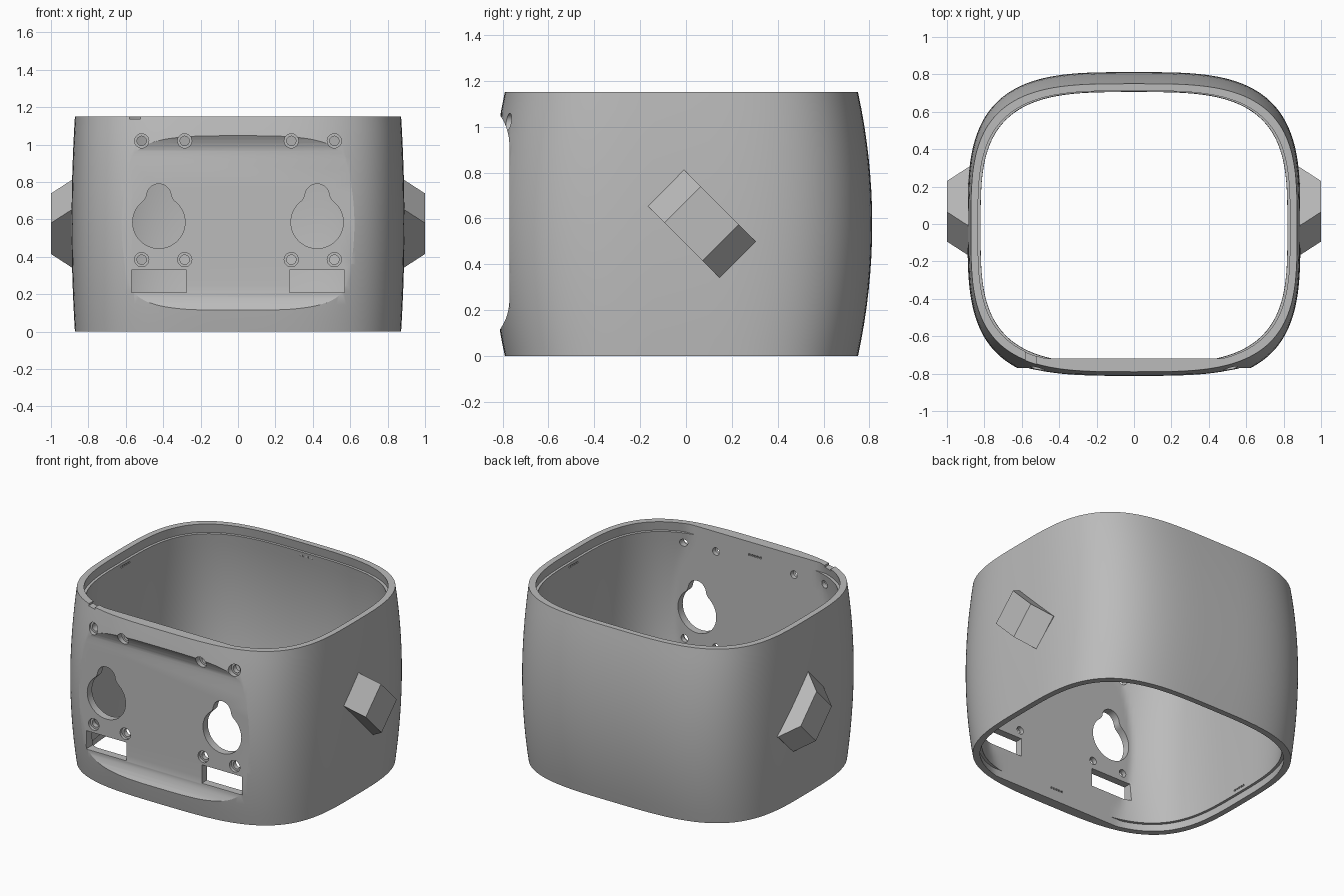
import bpy, bmesh, math
from mathutils import Vector, Matrix

if "Cube" in bpy.data.objects:
    bpy.data.objects.remove(bpy.data.objects["Cube"])

H = 1.15          # height of the shell
SEG = 160         # points around the shell
SHIFT = -0.02     # shell centre in y
PLATE = -0.77     # outer face of the recessed front plate
INNER = -0.72     # inner face of the front plate

grey = bpy.data.materials.new("plain_grey")
grey.use_nodes = True
colour = (0.5, 0.5, 0.5, 1)
grey.diffuse_color = colour
grey.node_tree.nodes["Principled BSDF"].inputs["Base Color"].default_value = colour


def make_object(name, bm):
    bmesh.ops.recalc_face_normals(bm, faces=bm.faces)
    mesh = bpy.data.meshes.new(name)
    bm.to_mesh(mesh)
    bm.free()
    obj = bpy.data.objects.new(name, mesh)
    bpy.context.collection.objects.link(obj)
    mesh.materials.append(grey)
    return obj


def prism(name, points, start, end, place):
    """Extrude a 2D outline; place(u, v, w) gives the 3D position."""
    bm = bmesh.new()
    a = [bm.verts.new(place(u, v, start)) for u, v in points]
    b = [bm.verts.new(place(u, v, end)) for u, v in points]
    bm.faces.new(a)
    bm.faces.new(b[::-1])
    n = len(points)
    for i in range(n):
        j = (i + 1) % n
        bm.faces.new((a[i], b[i], b[j], a[j]))
    return make_object(name, bm)


def arc(cx, cz, r, a0, a1, n):
    steps = [math.radians(a0 + (a1 - a0) * i / n) for i in range(n + 1)]
    return [(cx + r * math.cos(a), cz + r * math.sin(a)) for a in steps]


def rect(u0, u1, v0, v1):
    return [(u0, v0), (u1, v0), (u1, v1), (u0, v1)]


def along_y(u, v, w):
    return (u, w, v)


def along_x(u, v, w):
    return (w, u, v)


def cut(target, cutter):
    mod = target.modifiers.new("cut", 'BOOLEAN')
    mod.operation = 'DIFFERENCE'
    mod.solver = 'EXACT'
    mod.object = cutter
    bpy.context.view_layer.objects.active = target
    bpy.ops.object.modifier_apply(modifier=mod.name)
    bpy.data.objects.remove(cutter)


# Shell: barrel-sided rounded square tube with a stepped lip inside
def ring(bm, z, inset, inside):
    bulge = 1 - (2 * z / H - 1) ** 2
    sx, sy = 0.872 + 0.018 * bulge - inset, 0.77 + 0.062 * bulge - inset
    verts = []
    for i in range(SEG):
        a = 2 * math.pi * i / SEG
        c, s = math.cos(a), math.sin(a)
        x = sx * math.copysign(abs(c) ** (2 / 3.4), c)
        y = SHIFT + sy * math.copysign(abs(s) ** (2 / 3.4), s)
        verts.append(bm.verts.new((x, max(y, INNER) if inside else y, z)))
    return verts


LEVELS = 16
bm = bmesh.new()
rings = [ring(bm, H * i / LEVELS, 0, False) for i in range(LEVELS + 1)]
rings += [ring(bm, H, 0.038, True), ring(bm, 1.09, 0.038, True)]
rings += [ring(bm, 1.09 - 1.04 * i / LEVELS, 0.055, True) for i in range(LEVELS + 1)]
rings += [ring(bm, 0.05, 0.038, True), ring(bm, 0, 0.038, True)]
for k, low in enumerate(rings):
    high = rings[(k + 1) % len(rings)]
    for i in range(SEG):
        j = (i + 1) % SEG
        bm.faces.new((low[i], low[j], high[j], high[i]))
shell = make_object("shell", bm)

# Front recess with coved top and bottom
R = 0.225
cove = arc(PLATE - R, 0.245, R, -90, 0, 16) + arc(PLATE - R, 0.92, R, 0, 90, 16)
cut(shell, prism("recess_cutter", cove, -0.85, 0.85, along_x))

# Keyholes, label windows and counterbored screw holes
half = (arc(0, 0, 0.14, -90, 51.7, 22) + arc(0.124, 0.157, 0.06, 231.7, 187.8, 8)[1:]
        + arc(0, 0.14, 0.065, 7.8, 90, 10)[1:])
keyhole = half + [(-u, v) for u, v in half[-2:0:-1]]
for side in (-1, 1):
    cx = 0.423 * side
    outline = [(cx + u, 0.585 + v) for u, v in keyhole]
    cut(shell, prism("keyhole_cutter", outline, -1, -0.6, along_y))
    window = rect(cx - 0.147, cx + 0.147, 0.21, 0.33)
    cut(shell, prism("window_cutter", window, -1, -0.6, along_y))
    for x in (0.285, 0.515):
        for z in (0.385, 1.02):
            for r, depth in ((0.038, -0.75), (0.025, -0.6)):
                hole = arc(x * side, z, r, 0, 345, 23)
                cut(shell, prism("screw_hole_cutter", hole, -1, depth, along_y))

# Small notch in the top rim
cut(shell, prism("notch_cutter", rect(-0.58, -0.52, 1.137, 1.2), -1, -0.55, along_y))

# Rows of small catch slots inside the rims
for z in (0.08, 1.065):
    for i in range(-2, 3):
        slot = rect(0.02 * i - 0.006, 0.02 * i + 0.006, z - 0.006, z + 0.006)
        cut(shell, prism("slot_cutter", slot, -0.73, -0.71, along_y))
        cut(shell, prism("slot_cutter", slot, 0.69, 0.715, along_y))
        for side in (-1, 1):
            cut(shell, prism("slot_cutter", slot, 0.8 * side, 0.835 * side, along_x))

# Slanted lugs on both sides
lug_profile = [(-0.222, 0.86), (-0.222, 0.885), (-0.117, 1), (0.117, 1), (0.222, 0.885), (0.222, 0.86)]
turn = Matrix.Rotation(math.radians(-45), 3, 'X')
for side, name in ((1, "left_lug"), (-1, "right_lug")):
    def place(u, v, w, side=side):
        p = turn @ Vector((0, u, w))
        return (side * v, 0.068 + p.y, 0.577 + p.z)
    prism(name, lug_profile, -0.112, 0.112, place)

# Smooth shading with crisp edges on the shell
bpy.ops.object.select_all(action='DESELECT')
shell.select_set(True)
bpy.context.view_layer.objects.active = shell
bpy.ops.object.shade_smooth_by_angle(angle=math.radians(25))
